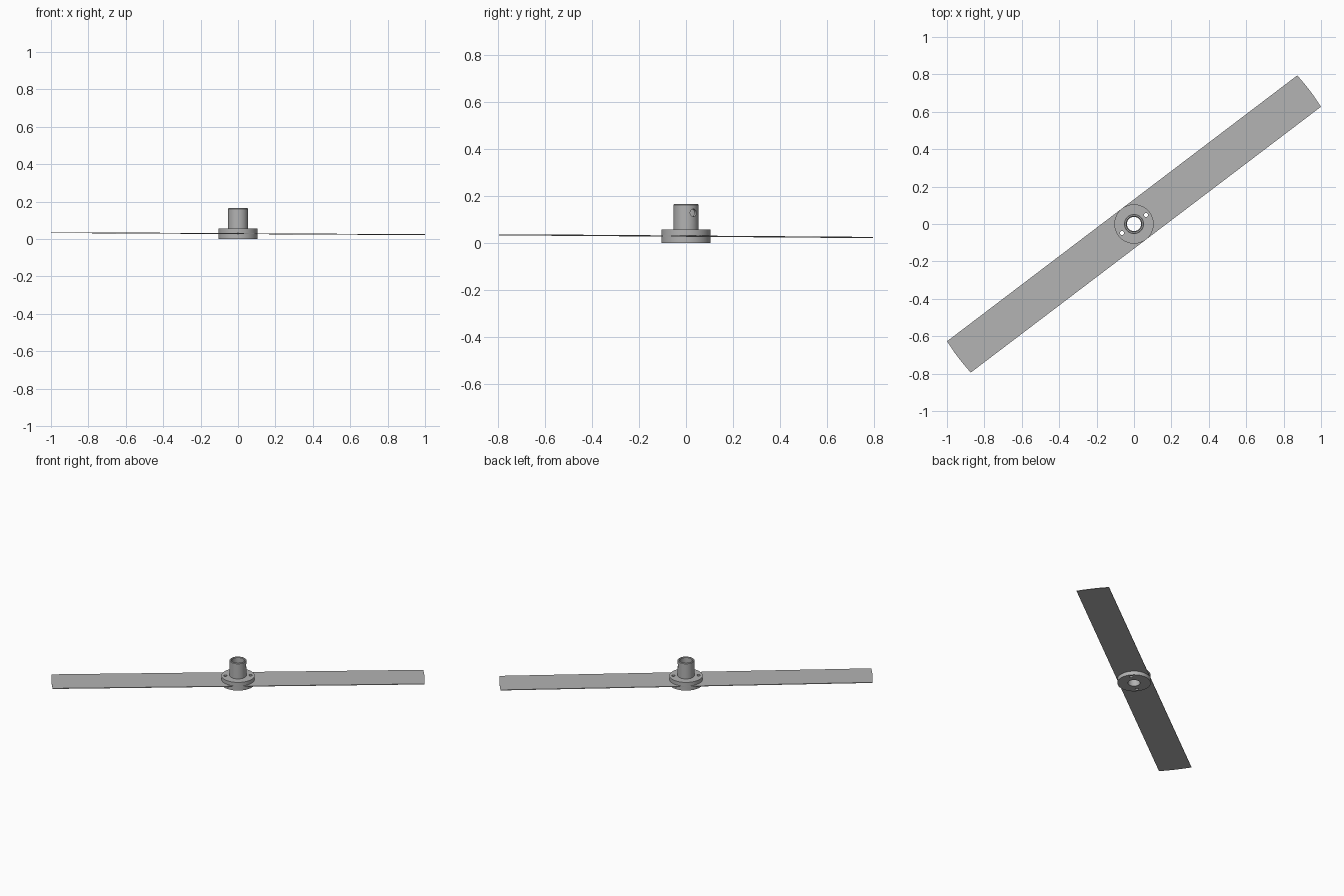
import bpy, bmesh, math
from mathutils import Matrix

if "Cube" in bpy.data.objects:
    bpy.data.objects.remove(bpy.data.objects["Cube"])

ANGLE = math.radians(37.2)      # heading of the blade seen from above
R_TIP, HALF_W = 1.18, 0.105
C, S = math.cos(ANGLE), math.sin(ANGLE)

metal = bpy.data.materials.new("grey metal")
metal.diffuse_color = (0.45, 0.45, 0.45, 1)
metal.use_nodes = True
metal.node_tree.nodes["Principled BSDF"].inputs["Base Color"].default_value = metal.diffuse_color


def finish(bm, name):
    bmesh.ops.recalc_face_normals(bm, faces=bm.faces)
    me = bpy.data.meshes.new(name)
    bm.to_mesh(me)
    bm.free()
    me.materials.append(metal)
    ob = bpy.data.objects.new(name, me)
    bpy.context.collection.objects.link(ob)
    return ob


def lathe(name, profile, n=64):
    """Closed (radius, z) profile turned around the z axis."""
    bm = bmesh.new()
    rings = [[bm.verts.new((r * math.cos(2 * math.pi * i / n),
                            r * math.sin(2 * math.pi * i / n), z))
              for i in range(n)] for r, z in profile]
    for a, b in zip(rings, rings[1:] + rings[:1]):
        for i in range(n):
            j = (i + 1) % n
            bm.faces.new((a[i], a[j], b[j], b[i]))
    return finish(bm, name)


def cutter(radius, depth, matrix):
    bm = bmesh.new()
    bmesh.ops.create_cone(bm, cap_ends=True, segments=32, radius1=radius,
                          radius2=radius, depth=depth, matrix=matrix)
    ob = finish(bm, "hole_cutter")
    ob.hide_render = True
    return ob


def activate(ob):
    bpy.ops.object.select_all(action='DESELECT')
    ob.select_set(True)
    bpy.context.view_layer.objects.active = ob


def drill(ob, cutters):
    activate(ob)
    for c in cutters:
        m = ob.modifiers.new("hole", 'BOOLEAN')
        m.operation, m.solver, m.object = 'DIFFERENCE', 'EXACT', c
        bpy.ops.object.modifier_apply(modifier=m.name)


# Hub: flange with tall collar, and the clamping disc below
hub = lathe("flanged_collar", [
    (0.040, 0.031), (0.105, 0.031), (0.105, 0.057), (0.053, 0.057),
    (0.053, 0.162), (0.050, 0.165), (0.043, 0.165), (0.040, 0.162)])
disc = lathe("clamp_disc", [
    (0.038, 0.0), (0.105, 0.0), (0.105, 0.027), (0.038, 0.027)])

# Blade: long thin strip with rounded ends, slightly tilted lengthwise
bm = bmesh.new()
a = math.asin(HALF_W / R_TIP)
outline = []
for side in (0, math.pi):
    for i in range(13):
        t = side - a + 2 * a * i / 12
        outline.append(bm.verts.new((R_TIP * math.cos(t), R_TIP * math.sin(t), -0.002)))
face = bm.faces.new(outline)
top = bmesh.ops.extrude_face_region(bm, geom=[face])["geom"]
bmesh.ops.translate(bm, vec=(0, 0, 0.004),
                    verts=[v for v in top if isinstance(v, bmesh.types.BMVert)])
bm.transform(Matrix.Translation((0, 0, 0.029)) @ Matrix.Rotation(ANGLE, 4, 'Z')
             @ Matrix.Rotation(0.0045, 4, 'Y'))
blade = finish(bm, "blade")

# Holes: two bolt holes, the shaft bore, and a set screw hole in the collar
bolts = [cutter(0.011, 0.4, Matrix.Translation((s * 0.08 * C, s * 0.08 * S, 0)))
         for s in (1, -1)]
bore = cutter(0.039, 0.4, Matrix.Identity(4))
screw = cutter(0.016, 0.06, Matrix.Translation((0.05 * C, 0.05 * S, 0.128))
               @ Matrix.Rotation(ANGLE, 4, 'Z') @ Matrix.Rotation(math.pi / 2, 4, 'Y'))
drill(hub, bolts + [screw])
drill(disc, bolts)
drill(blade, bolts + [bore])
for c in bolts + [bore, screw]:
    bpy.data.objects.remove(c)

for ob in (hub, disc, blade):
    activate(ob)
    bpy.ops.object.shade_smooth_by_angle(angle=math.radians(30))
